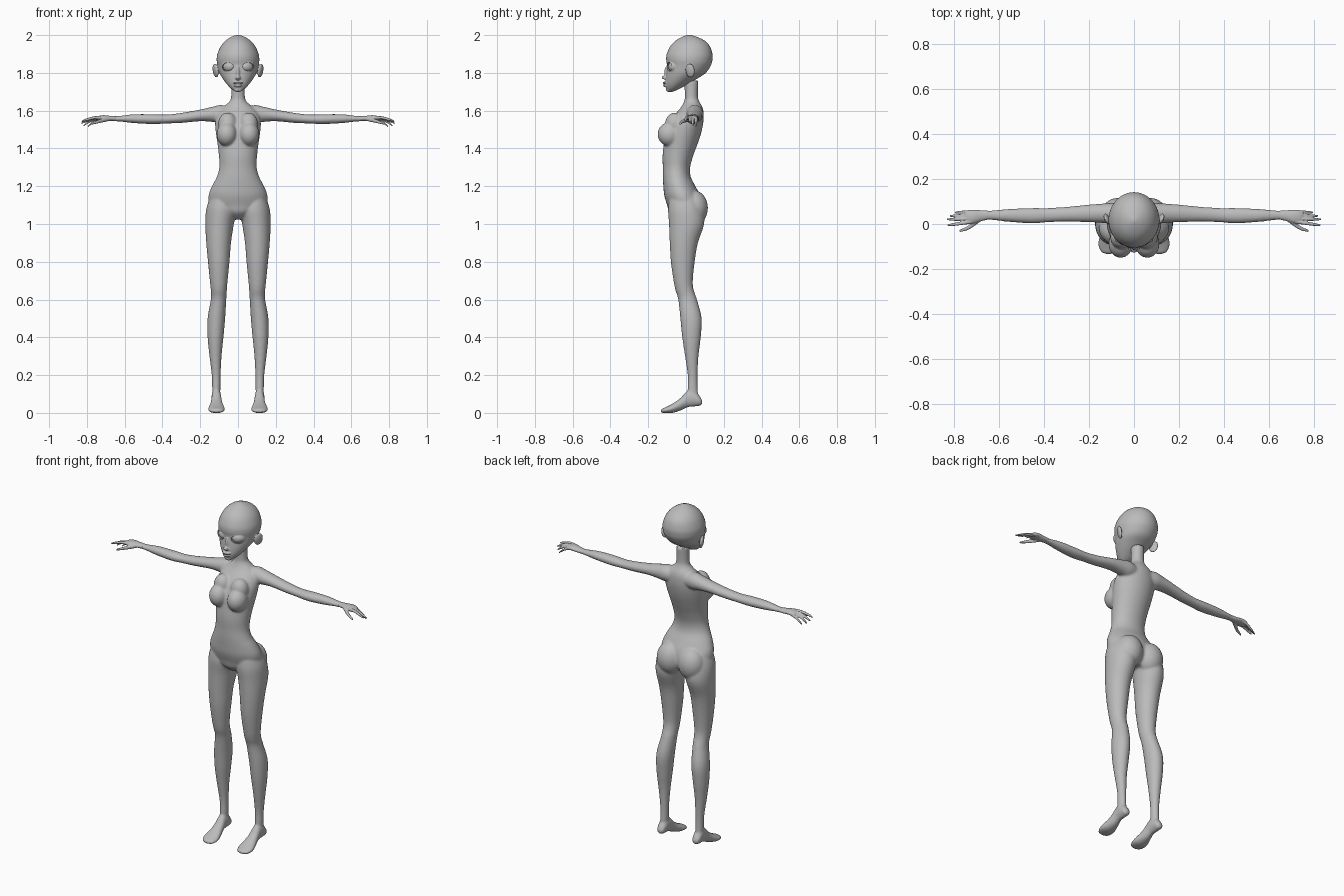
import bpy, bmesh, math
from mathutils import Matrix, Vector

grey = bpy.data.materials.new("plain grey")
grey.diffuse_color = (0.5, 0.5, 0.5, 1)

# ring = (t, u0, u1, v0, v1): bounds of an oval section at t along an axis
AXES = {'x': lambda t, u, v: (t, u, v),
        'y': lambda t, u, v: (u, t, v),
        'z': lambda t, u, v: (u, v, t)}


def refine(rings, steps=4):
    out = []
    for i in range(len(rings) - 1):
        p = [rings[max(0, min(len(rings) - 1, i + k))] for k in (-1, 0, 1, 2)]
        for s in range(steps):
            f = s / steps
            out.append([0.5 * (2 * b + (c - a) * f + (2 * a - 5 * b + 4 * c - d) * f * f
                               + (3 * b - a - 3 * c + d) * f ** 3) for a, b, c, d in zip(*p)])
    return out + [list(rings[-1])]


def loft(bm, rings, axis, side=1, n=32):
    loops = []
    for t, u0, u1, v0, v1 in refine(rings):
        loop = []
        for k in range(n):
            a = 2 * math.pi * k / n
            x, y, z = AXES[axis](t, (u0 + u1) / 2 + (u1 - u0) / 2 * math.cos(a),
                                 (v0 + v1) / 2 + (v1 - v0) / 2 * math.sin(a))
            loop.append(bm.verts.new((x * side, y, z)))
        loops.append(loop)
    for a, b in zip(loops, loops[1:]):
        for k in range(n):
            bm.faces.new((a[k], a[(k + 1) % n], b[(k + 1) % n], b[k]))
    bm.faces.new(loops[0])
    bm.faces.new(loops[-1])


def blob(bm, loc, radii, side=1, turn=0, tilt=0):
    m = (Matrix.Translation((loc[0] * side, loc[1], loc[2]))
         @ Matrix.Rotation(math.radians(turn * side), 4, 'Z')
         @ Matrix.Rotation(math.radians(tilt * side), 4, 'Y')
         @ Matrix.Diagonal((*radii, 1)))
    bmesh.ops.create_uvsphere(bm, u_segments=32, v_segments=20, radius=1, matrix=m)


def finish(bm, name, voxel=0, smooth=0, cutter=None):
    bmesh.ops.recalc_face_normals(bm, faces=bm.faces)
    me = bpy.data.meshes.new(name)
    bm.to_mesh(me)
    bm.free()
    ob = bpy.data.objects.new(name, me)
    bpy.context.collection.objects.link(ob)
    me.materials.append(grey)
    if voxel:
        r = ob.modifiers.new("blend", 'REMESH')
        r.mode, r.voxel_size = 'VOXEL', voxel
        s = ob.modifiers.new("soften", 'SMOOTH')
        s.factor, s.iterations = 0.5, smooth
    if cutter:
        c = ob.modifiers.new("hollow", 'BOOLEAN')
        c.operation, c.object, c.solver = 'DIFFERENCE', cutter, 'EXACT'
    bpy.ops.object.select_all(action='DESELECT')
    ob.select_set(True)
    bpy.context.view_layer.objects.active = ob
    bpy.ops.object.convert(target='MESH')
    bpy.ops.object.shade_smooth_by_angle(angle=math.radians(40))
    return ob


# torso and neck: z, half width, front, back
TORSO = [(1.025, .04, -.05, .05), (1.06, .10, -.088, .08), (1.10, .15, -.10, .085),
         (1.15, .156, -.115, .075), (1.20, .138, -.12, .05), (1.25, .112, -.123, .025),
         (1.30, .099, -.123, .022), (1.36, .101, -.124, .038), (1.42, .108, -.118, .06),
         (1.48, .117, -.108, .08), (1.54, .121, -.085, .092), (1.59, .107, -.05, .093),
         (1.62, .078, -.025, .086), (1.65, .044, -.01, .07), (1.68, .036, -.006, .063),
         (1.76, .035, -.01, .066)]
# leg: z, inner, outer, front, back
LEG = [(1.15, .03, .145, -.085, .06), (1.08, .008, .168, -.095, .09), (1.0, .022, .173, -.09, .096),
       (.9, .037, .168, -.086, .063), (.8, .045, .159, -.08, .046), (.7, .055, .149, -.066, .036),
       (.65, .059, .144, -.056, .041), (.6, .062, .144, -.041, .058), (.5, .068, .161, -.03, .083),
       (.4, .077, .161, -.02, .078), (.3, .087, .151, -.005, .066), (.2, .092, .139, .009, .061),
       (.13, .093, .137, .009, .062), (.07, .095, .137, .01, .066)]
# foot: y, inner, outer, bottom, top
FOOT = [(.086, .105, .125, .05, .065), (.075, .093, .137, .038, .085), (.045, .089, .141, .034, .12),
        (.01, .088, .14, .03, .12), (-.03, .081, .146, .012, .078), (-.07, .071, .157, 0, .05),
        (-.1, .07, .158, -.001, .034), (-.125, .08, .146, 0, .023), (-.133, .1, .126, .005, .016)]
# arm: x, front, back, bottom, top
ARM = [(.04, 0, .085, 1.54, 1.62), (.09, 0, .093, 1.535, 1.63), (.13, .004, .091, 1.54, 1.622),
       (.2, .008, .086, 1.544, 1.606), (.3, .01, .076, 1.535, 1.588), (.38, .008, .071, 1.532, 1.579),
       (.45, .003, .071, 1.529, 1.581), (.55, .009, .067, 1.534, 1.581), (.62, .017, .061, 1.542, 1.573),
       (.66, .019, .059, 1.544, 1.571)]

bm = bmesh.new()
loft(bm, [(z, -w, w, f, b) for z, w, f, b in TORSO], 'z')
for s in (1, -1):
    loft(bm, LEG, 'z', s)
    loft(bm, FOOT, 'y', s)
    loft(bm, ARM, 'x', s)
    blob(bm, (.07, .043, 1.085), (.077, .073, .092), s)            # buttock
    blob(bm, (.059, -.088, 1.475), (.054, .062, .064), s)          # breast
    blob(bm, (.055, -.06, 1.53), (.05, .05, .06), s)               # upper chest
finish(bm, "body", 0.006, 6)

# hands: x, front, back, bottom, top
PALM = [(.645, .02, .059, 1.545, 1.571), (.68, .012, .061, 1.545, 1.573), (.71, .003, .063, 1.547, 1.576),
        (.735, .001, .062, 1.546, 1.573), (.75, .008, .055, 1.55, 1.567)]
# digits: centre points x, y, z, radius
DIGITS = [
    [(.72, .01, 1.563, .009), (.76, .004, 1.563, .008), (.80, -.002, 1.553, .007), (.828, -.005, 1.543, .004)],
    [(.72, .026, 1.563, .009), (.765, .022, 1.56, .008), (.80, .021, 1.547, .007), (.83, .021, 1.533, .004)],
    [(.72, .04, 1.561, .009), (.76, .037, 1.555, .008), (.795, .036, 1.538, .007), (.818, .036, 1.52, .004)],
    [(.72, .053, 1.558, .008), (.75, .053, 1.549, .0075), (.775, .052, 1.533, .0065), (.795, .051, 1.516, .004)],
    [(.68, .022, 1.556, .01), (.71, .001, 1.55, .011), (.74, -.019, 1.542, .009), (.775, -.031, 1.53, .005)]]
for s, label in ((1, "left"), (-1, "right")):
    bm = bmesh.new()
    loft(bm, PALM, 'x', s)
    for d in DIGITS:
        loft(bm, [(x, y - r, y + r, z - r, z + r) for x, y, z, r in d], 'x', s, 12)
    finish(bm, label + "_hand", 0.003, 2)

# cutter for eye openings and ear hollows
bm = bmesh.new()
for s in (1, -1):
    blob(bm, (.052, -.085, 1.833), (.031, .04, .0225), s, 28)
    blob(bm, (.139, .012, 1.815), (.011, .013, .024), s, -25, 8)
cutter = finish(bm, "hollow_cutter")
cutter.hide_render = True

# head: z, half width, front, back
HEAD = [(1.70, .012, -.097, -.07), (1.715, .035, -.105, -.035), (1.74, .059, -.109, .01),
        (1.77, .081, -.108, .06), (1.80, .098, -.105, .105), (1.84, .109, -.101, .132),
        (1.87, .113, -.105, .14), (1.90, .109, -.102, .14), (1.94, .092, -.084, .127),
        (1.97, .067, -.056, .1), (1.99, .037, -.022, .06), (2.001, .008, .008, .025)]
bm = bmesh.new()
loft(bm, [(z, -w, w, f, b) for z, w, f, b in HEAD], 'z', n=48)
blob(bm, (0, -.102, 1.80), (.010, .013, .036))        # nose bridge
blob(bm, (0, -.112, 1.776), (.013, .016, .011))       # nose tip
blob(bm, (0, -.108, 1.748), (.027, .016, .0065))      # upper lip
blob(bm, (0, -.106, 1.733), (.022, .016, .0075))      # lower lip
blob(bm, (0, -.092, 1.712), (.022, .014, .013))       # chin
for s in (1, -1):
    blob(bm, (.051, -.073, 1.834), (.038, .024, .030), s, 28)       # eyelids
    blob(bm, (.008, -.108, 1.772), (.008, .01, .007), s)            # nostril wing
    blob(bm, (.119, .022, 1.812), (.011, .026, .037), s, -25, 10)   # ear
finish(bm, "head", 0.0035, 3, cutter)
bpy.data.objects.remove(cutter)

for s, label in ((1, "left"), (-1, "right")):
    bm = bmesh.new()
    blob(bm, (.048, -.068, 1.833), (.034, .024, .027), s, 28)
    finish(bm, label + "_eye")
